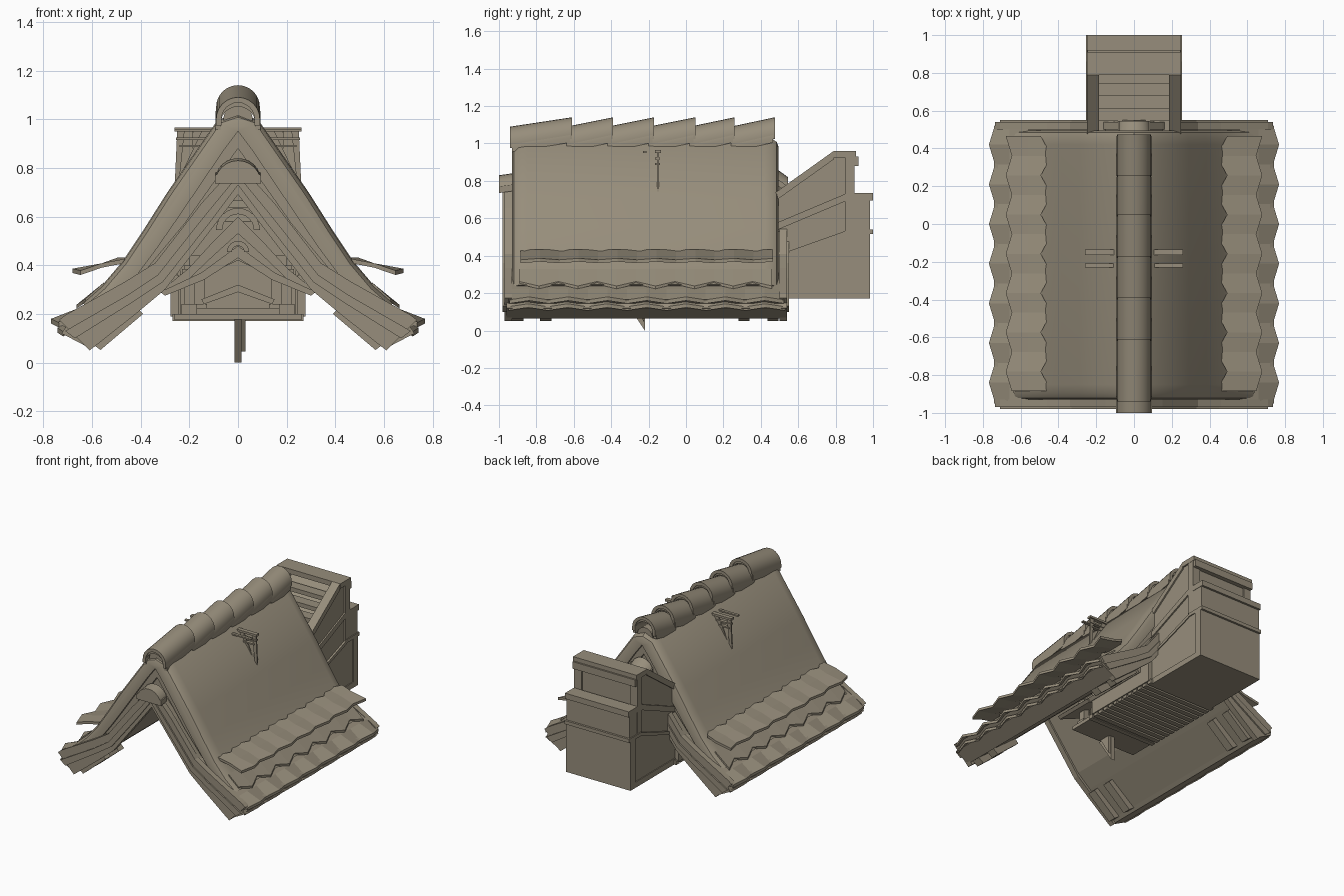
import bpy, bmesh, math

mat = bpy.data.materials.new("weathered_taupe")
mat.diffuse_color = (0.31, 0.27, 0.20, 1)


def finish(name, bm, smooth=False):
    bmesh.ops.recalc_face_normals(bm, faces=bm.faces[:])
    me = bpy.data.meshes.new(name)
    bm.to_mesh(me)
    bm.free()
    ob = bpy.data.objects.new(name, me)
    bpy.context.collection.objects.link(ob)
    me.materials.append(mat)
    if smooth:
        bpy.ops.object.select_all(action='DESELECT')
        ob.select_set(True)
        bpy.context.view_layer.objects.active = ob
        bpy.ops.object.shade_smooth_by_angle(angle=math.radians(35))
    return ob


def loft(name, rings, smooth=False):
    """Closed solid through rings of 3D points."""
    bm = bmesh.new()
    vs = [[bm.verts.new(p) for p in r] for r in rings]
    n = len(vs[0])
    for a, b in zip(vs, vs[1:]):
        for i in range(n):
            bm.faces.new((a[i], a[(i + 1) % n], b[(i + 1) % n], b[i]))
    bm.faces.new(vs[0])
    bm.faces.new(vs[-1])
    return finish(name, bm, smooth)


def along_y(name, poly, y0, y1, smooth=False, z0=0, z1=0):
    return loft(name, [[(x, y0, z + z0) for x, z in poly],
                       [(x, y1, z + z1) for x, z in poly]], smooth)


def along_x(name, poly, x0, x1):
    return loft(name, [[(x, y, z) for y, z in poly] for x in (x0, x1)])


def box(name, x0, x1, y0, y1, z0, z1):
    return along_y(name, [(x0, z0), (x1, z0), (x1, z1), (x0, z1)], y0, y1)


def chevron(outer, inner):
    """Symmetric gable outline; both lists run from apex to eave."""
    half = outer + inner[::-1]
    left = [(-x, z) for x, z in half[::-1] if x > 0]
    return half + left


def arch(r, t, cz, leg, n=12):
    def arc(q):
        return [(q * math.cos(math.pi * i / n), cz + q * math.sin(math.pi * i / n)) for i in range(n + 1)]
    return [(r, cz - leg)] + arc(r) + [(-r, cz - leg), (-r + t, cz - leg)] + arc(r - t)[::-1] + [(r - t, cz - leg)]


def sheet(name, side, prof, y0, y1, amp_in, amp_out, wave, t):
    """Tile course with zigzag edges; prof is (x, z) from inner to outer."""
    n = round((y1 - y0) / 0.105)
    rings = []
    for k in range(n + 1):
        s = 1 if k % 2 else -1
        y = y0 + (y1 - y0) * k / n
        top = []
        for i, (x, z) in enumerate(prof):
            last = i == len(prof) - 1
            dx = amp_in * s if i == 0 else amp_out * s if last else 0
            top.append((side * (x + dx), y, z + s * wave * last))
        rings.append(top + [(x, y, z - t) for x, y, z in top[::-1]])
    return loft(name, rings)


# Upper roof with rolled verges
up_out = [(0, 1.03), (0.085, 0.995), (0.29, 0.70), (0.385, 0.55), (0.475, 0.415), (0.56, 0.315), (0.64, 0.245)]
up_in = [(0, 0.95), (0.06, 0.87), (0.25, 0.59), (0.34, 0.46), (0.43, 0.34), (0.51, 0.27), (0.6, 0.215)]
rings = []
for y, d in [(-0.93, 0.04), (-0.92, 0.018), (-0.895, 0.004), (-0.85, 0), (0.42, 0), (0.46, 0.004), (0.485, 0.018), (0.495, 0.04)]:
    o = [(x - 0.8 * d if x else 0, z - (0.57 if x else 1.2) * d) for x, z in up_out]
    rings.append([(x, y, z) for x, z in chevron(o, up_in)])
loft("upper_roof", rings, True)

# Layered gable fill between the two roofs
along_y("gable_band", chevron([(0, 0.98), (0.25, 0.62), (0.44, 0.35), (0.55, 0.26)],
                              [(0, 0.88), (0.22, 0.57), (0.42, 0.33), (0.53, 0.25)]), -0.91, 0.475)
along_y("gable_fill", chevron([(0, 0.93), (0.24, 0.58), (0.43, 0.34)],
                              [(0, 0.75), (0.18, 0.55), (0.40, 0.3)]), -0.885, 0.455)

# Lower flared roof and its thick end boards
low_out = [(0, 0.81), (0.15, 0.64), (0.34, 0.40), (0.46, 0.325), (0.74, 0.165)]
low_in = [(0, 0.71), (0.1, 0.58), (0.3, 0.325), (0.4, 0.24), (0.61, 0.075)]
along_y("lower_roof", chevron(low_out, low_in), -0.95, 0.52)
end_out = [(0, 0.82), (0.15, 0.655), (0.34, 0.41), (0.46, 0.335), (0.71, 0.195), (0.735, 0.175)]
end_in = [(0, 0.69), (0.1, 0.56), (0.3, 0.30), (0.42, 0.2), (0.565, 0.085), (0.61, 0.05)]
trim_out = [(0, 0.77), (0.14, 0.60), (0.33, 0.36), (0.45, 0.28), (0.71, 0.13)]
trim_in = [(0, 0.73), (0.12, 0.57), (0.31, 0.33), (0.43, 0.25), (0.67, 0.10)]
for tag, y0, y1, t0, t1 in (("front", -0.97, -0.93, -0.98, -0.96), ("back", 0.5, 0.54, 0.53, 0.55)):
    along_y(tag + "_bargeboard", chevron(end_out, end_in), y0, y1)
    along_y(tag + "_board_trim", chevron(trim_out, trim_in), t0, t1)
along_y("front_board_cap", arch(0.095, 0.022, 0.735, -0.035), -1.0, -0.93, True, 0, 0.01)
along_y("back_board_cap", arch(0.085, 0.022, 0.755, -0.035), 0.49, 0.545, True, 0.02, -0.02)

# Rafter ends under the eaves
for y in (-0.9, -0.75, 0.31, 0.465):
    for s in (1, -1):
        along_y("rafter_end", [(s * x, z) for x, z in ((0.42, 0.23), (0.61, 0.085), (0.565, 0.052), (0.39, 0.2))],
                y - 0.03, y + 0.03)

# Zigzag tile courses and under-eave battens
for s in (1, -1):
    sheet("eave_tiles", s, [(0.56, 0.272), (0.66, 0.222), (0.752, 0.172)], -0.945, 0.525, 0.0, 0.016, 0.008, 0.02)
    sheet("upper_roof_teeth", s, [(0.55, 0.33), (0.645, 0.25)], -0.89, 0.46, 0, 0.018, -0.012, 0.015)
    sheet("eave_under_tiles", s, [(0.56, 0.235), (0.73, 0.135)], -0.95, 0.53, 0, 0.012, 0.008, 0.02)
    sheet("middle_skirt", s, [(0.465, 0.432), (0.56, 0.408), (0.663, 0.382)], -0.885, 0.465, 0.028, 0.016, 0.004, 0.018)
    along_y("eave_batten", [(s * x, z) for x, z in ((0.58, 0.10), (0.70, 0.16), (0.725, 0.12), (0.62, 0.065))], -0.96, 0.54)

# Overlapping tilted ridge tiles
starts = [-0.94, -0.64, -0.42, -0.20, 0.02, 0.24]
ends = [-0.61, -0.39, -0.17, 0.05, 0.26, 0.475]
for a, b in zip(starts, ends):
    along_y("ridge_tile", arch(0.09, 0.022, 1.05, 0.025), a, b, True, -0.05, 0)
    along_y("ridge_tile_lip", arch(0.092, 0.02, 1.03, 0.025), a + 0.01, b - 0.01, True, -0.05, 0)
along_y("ridge_core", arch(0.06, 0.055, 1.0, 0.03), -0.91, 0.46, True)

# Small slatted fins crossing the roof near the ridge
for s in (1, -1):
    def fin(name, x0, x1, y0, y1, z0, z1):
        a, b = sorted((s * x0, s * x1))
        box(name, a, b, y0, y1, z0, z1)
    fin("fin_bar", 0.05, 0.26, -0.165, -0.135, 0.95, 0.965)
    fin("fin_back_bar", 0.05, 0.26, -0.23, -0.21, 0.95, 0.96)
    for z, x in ((0.915, 0.255), (0.885, 0.24)):
        fin("fin_slat", 0.08, x, -0.165, -0.14, z, z + 0.01)
    along_y("fin_board", [(s * x, z) for x, z in ((0.1, 0.95), (0.15, 0.95), (0.25, 0.74), (0.2, 0.8))], -0.155, -0.145)
    along_y("fin_brace", [(s * x, z) for x, z in ((0.22, 0.95), (0.25, 0.95), (0.26, 0.73), (0.24, 0.76))], -0.155, -0.145)

# Rear annex: sloped side walls, stepped back tiers
wall = [(0.47, 0.18), (0.47, 0.71), (0.79, 0.945), (0.90, 0.945), (0.90, 0.18)]
for s in (1, -1):
    a, b = sorted((s * 0.19, s * 0.238))
    along_x("annex_side", wall, a, b)
    a, b = sorted((s * 0.185, s * 0.248))
    along_x("annex_slope_rail", [(0.46, 0.68), (0.46, 0.725), (0.79, 0.96), (0.79, 0.915)], a, b)
    a, b = sorted((s * 0.23, s * 0.248))
    along_x("annex_corner_post", [(0.85, 0.19), (0.90, 0.19), (0.90, 0.95), (0.85, 0.95)], a, b)
    along_x("annex_middle_rail", [(0.47, 0.53), (0.47, 0.57), (0.85, 0.73), (0.85, 0.69)], a, b)
    along_x("annex_low_panel", [(0.48, 0.18), (0.48, 0.39), (0.86, 0.52), (0.985, 0.52), (0.985, 0.18)], a, b)
    a, b = sorted((s * 0.24, s * 0.254))
    along_x("annex_low_rail", [(0.48, 0.38), (0.48, 0.40), (0.86, 0.535), (0.86, 0.51)], a, b)
    box("annex_low_post", a, b, 0.93, 0.985, 0.18, 0.53)
    box("annex_base_rail", a, b, 0.48, 0.985, 0.17, 0.21)
along_x("annex_core", [(0.47, 0.18), (0.47, 0.58), (0.8, 0.81), (0.89, 0.9), (0.89, 0.18)], -0.2, 0.2)
for i in range(5):
    y = 0.48 + i * 0.066
    box("annex_slat", -0.185, 0.185, y, y + 0.075, 0.61 + i * 0.055, 0.64 + i * 0.055)
box("annex_top_cap", -0.25, 0.25, 0.79, 0.91, 0.925, 0.96)
box("annex_top_band", -0.245, 0.245, 0.88, 0.922, 0.88, 0.93)
box("annex_back_tier", -0.247, 0.247, 0.88, 0.985, 0.18, 0.71)
box("annex_tier_cap", -0.25, 0.25, 0.90, 1.0, 0.695, 0.735)
box("annex_ledge", -0.254, 0.254, 0.86, 1.0, 0.515, 0.54)
box("annex_floor", -0.245, 0.245, 0.47, 0.985, 0.17, 0.19)

# Inner hut beneath the roof
box("hut_body", -0.2, 0.2, -0.15, 0.5, 0.2, 0.44)
for s in (1, -1):
    a, b = sorted((s * 0.245, s * 0.278))
    box("hut_side", a, b, -0.1, 0.48, 0.19, 0.36)
    for x, y in ((0.2, -0.27), (0.16, -0.2)):
        box("hut_post", s * x - 0.022, s * x + 0.022, y - 0.022, y + 0.022, 0.2, 0.40)
        box("post_foot", s * x - 0.032, s * x + 0.032, y - 0.03, y + 0.03, 0.2, 0.24)
        box("post_head", s * x - 0.03, s * x + 0.03, y - 0.03, y + 0.03, 0.36, 0.385)
box("hut_step", -0.26, 0.26, -0.32, -0.1, 0.175, 0.2)
box("hut_upper_step", -0.19, 0.19, -0.29, -0.1, 0.2, 0.225)
for i in range(13):
    y = -0.14 + i * 0.05
    box("floor_plank", -0.27, 0.27, y, y + 0.035, 0.17, 0.2)
along_y("hut_roof", chevron([(0, 0.60), (0.1, 0.50), (0.2, 0.39), (0.31, 0.30)],
                            [(0, 0.53), (0.1, 0.44), (0.2, 0.345), (0.29, 0.28)]), -0.36, 0.4)
along_y("hut_lower_roof", chevron([(0, 0.48), (0.15, 0.37), (0.32, 0.29)],
                                  [(0, 0.43), (0.14, 0.34), (0.30, 0.275)]), -0.40, -0.1)
along_y("hut_gable", chevron([(0, 0.55), (0.2, 0.36)], [(0, 0.42), (0.17, 0.34)]), -0.3, -0.2)
along_y("hut_roof_cap", arch(0.09, 0.025, 0.545, 0.0), -0.40, -0.3, True)
along_y("hut_lower_cap", arch(0.045, 0.02, 0.455, 0.0), -0.43, -0.34, True)
along_y("door_gable", chevron([(0, 0.32), (0.15, 0.26)], [(0, 0.29), (0.14, 0.24)]), -0.33, -0.14)

# Pointed bracket hanging under the hut
along_x("hanging_bracket", [(-0.34, 0.18), (-0.22, 0.0), (-0.22, 0.18)], -0.015, 0.015)
along_x("bracket_plate", [(-0.31, 0.18), (-0.225, 0.045), (-0.225, 0.18)], 0.015, 0.03)
